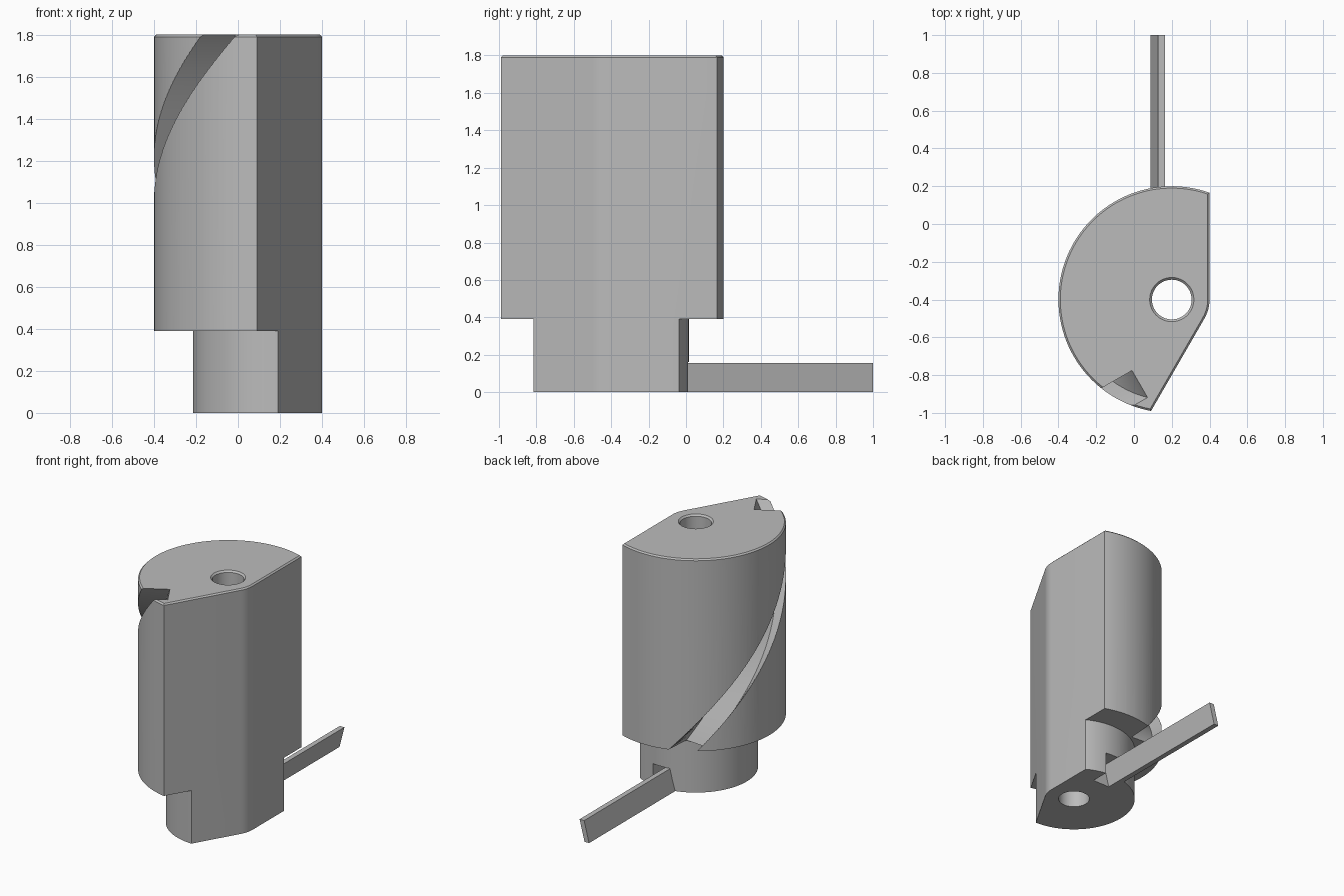
import bpy, bmesh
from math import sin, cos, acos, radians, sqrt, pi
from mathutils import Vector

AXIS = Vector((0.2, -0.4, 0.0))      # axis shared by bore, hub and outer wall
TOP, STEP = 1.8, 0.39

cube = bpy.data.objects.get("Cube")
if cube:
    bpy.data.objects.remove(cube, do_unlink=True)

grey = bpy.data.materials.new("plain grey")
grey.use_nodes = True
colour = (0.5, 0.5, 0.5, 1)
grey.diffuse_color = colour
grey.node_tree.nodes["Principled BSDF"].inputs["Base Color"].default_value = colour


def loft(name, rings, closed=False):
    """Skin a stack of equal point rings; cap the ends or close into a loop."""
    bm = bmesh.new()
    rows = [[bm.verts.new(p) for p in ring] for ring in rings]
    n = len(rows[0])
    pairs = list(zip(rows, rows[1:]))
    if closed:
        pairs.append((rows[-1], rows[0]))
    else:
        bm.faces.new(rows[0])
        bm.faces.new(rows[-1])
    for a, b in pairs:
        for i in range(n):
            j = (i + 1) % n
            bm.faces.new((a[i], a[j], b[j], b[i]))
    bmesh.ops.recalc_face_normals(bm, faces=bm.faces)
    mesh = bpy.data.meshes.new(name)
    bm.to_mesh(mesh)
    bm.free()
    obj = bpy.data.objects.new(name, mesh)
    bpy.context.collection.objects.link(obj)
    mesh.materials.append(grey)
    return obj


def circle(r, z, n=96):
    return [AXIS + Vector((r * cos(2 * pi * i / n), r * sin(2 * pi * i / n), z)) for i in range(n)]


def sector(big, small, z):
    """Big arc closed by two flats that meet in a small rounded corner."""
    def polar(r, deg):
        return AXIS + Vector((r * cos(radians(deg)), r * sin(radians(deg)), z))
    start = acos(small / big) * 180 / pi
    sweep = 330 - 2 * start
    corner = [polar(small, -30 + 5 * i) for i in range(7)]
    return corner + [polar(big, start + sweep * i / 72) for i in range(73)]


def carve(target, cutter):
    cutter.hide_render = True
    mod = target.modifiers.new("cut", 'BOOLEAN')
    mod.operation, mod.solver, mod.object = 'DIFFERENCE', 'EXACT', cutter
    bpy.context.view_layer.objects.active = target
    bpy.ops.object.modifier_apply(modifier=mod.name)
    bpy.data.objects.remove(cutter, do_unlink=True)


def prism_y(name, outline, y0, y1):
    return loft(name, [[Vector((x, y, z)) for x, z in outline] for y in (y0, y1)])


# Main body with a fine chamfer round the top
body = loft("body", [sector(0.6, 0.2, 0), sector(0.6, 0.2, TOP - 0.01),
                     sector(0.59, 0.19, TOP)])

# Turn the lower end down to a narrower hub
carve(body, loft("hub_cutter", [circle(0.415, -0.1), circle(0.9, -0.1),
                                circle(0.9, STEP), circle(0.415, STEP)], closed=True))

# Bore with a chamfered mouth
carve(body, loft("bore_cutter", [circle(0.105, -0.1), circle(0.105, TOP - 0.012),
                                 circle(0.117, TOP), circle(0.117, TOP + 0.1)]))


# Rectangular groove winding down the outer wall
def groove_ring(z):
    turn = radians(88) * (TOP - z)
    out = Vector((cos(radians(210) - turn), sin(radians(210) - turn), 0))
    side = Vector((-out.y, out.x, 0))
    corners = ((0.37, 0.22), (0.8, 0.22), (0.8, 0.385), (0.37, 0.385))
    return [AXIS + out * u + side * v + Vector((0, 0, z)) for u, v in corners]


carve(body, loft("groove_cutter", [groove_ring(0.37 + 1.45 * i / 72) for i in range(73)]))

# Pocket in the back of the hub that holds the slat
carve(body, prism_y("pocket_cutter", [(0.08, -0.05), (0.26, -0.05), (0.26, 0.16), (0.125, 0.16)],
                    -0.12, 0.3))

# Leaning slat sticking out at the back
slat = prism_y("slat", [(0.088, 0), (0.125, 0), (0.165, 0.155), (0.128, 0.155)], -0.12, 1.0)

for obj in (body, slat):
    bpy.ops.object.select_all(action='DESELECT')
    obj.select_set(True)
    bpy.context.view_layer.objects.active = obj
    bpy.ops.object.shade_smooth_by_angle(angle=radians(25))
